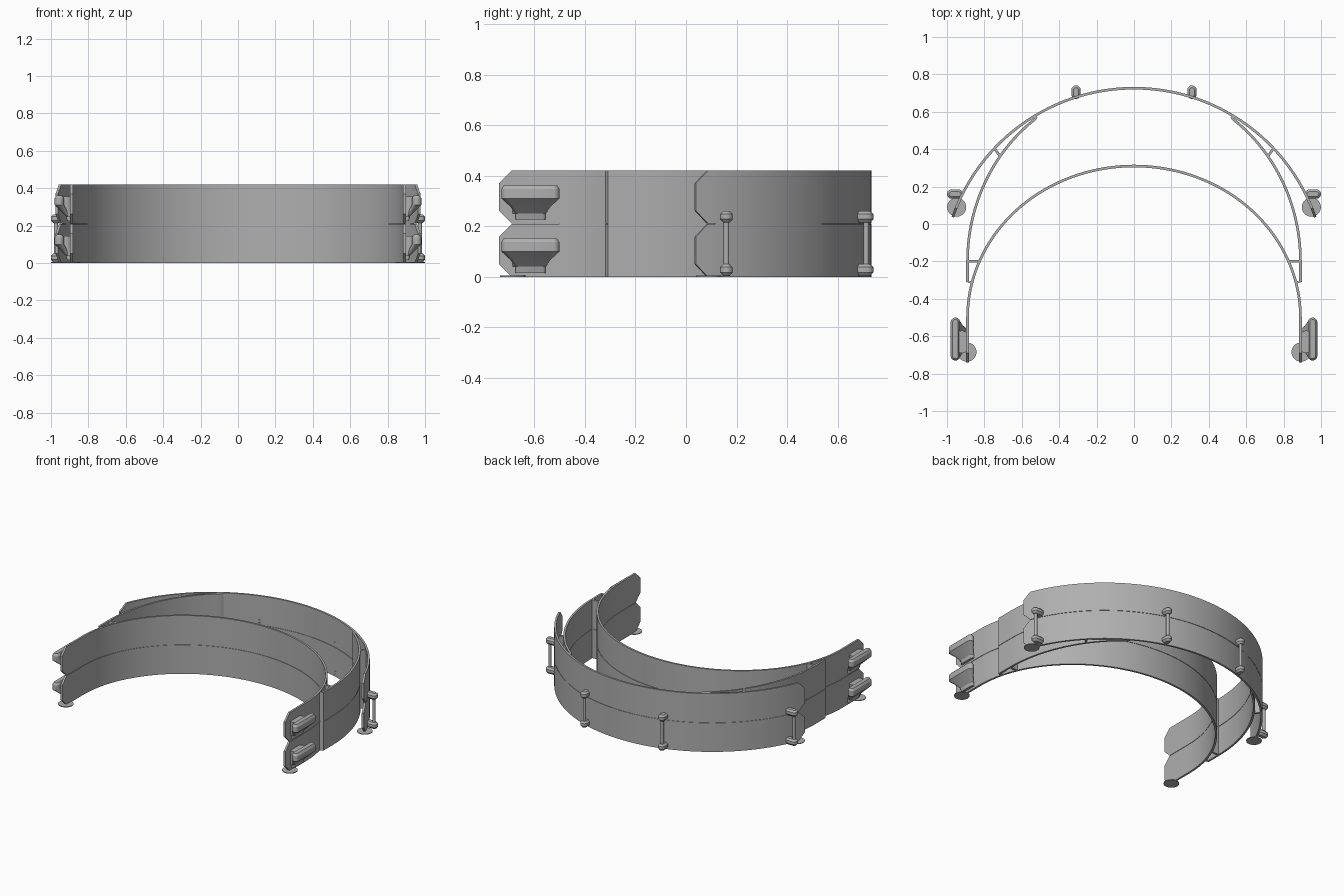
import bpy, bmesh
from math import cos, sin, pi, radians, hypot, asin, sqrt
from mathutils import Vector

cube = bpy.data.objects.get("Cube")
if cube:
    bpy.data.objects.remove(cube, do_unlink=True)

grey = bpy.data.materials.new("plain grey")
grey.use_nodes = True
grey.diffuse_color = (0.43, 0.43, 0.43, 1)
grey.node_tree.nodes["Principled BSDF"].inputs["Base Color"].default_value = (0.43, 0.43, 0.43, 1)

TIER = 0.21      # height of one stacked frame
GAP = 0.003
WALL = 0.014
CHAMFER = 0.05


def finish(bm, name):
    bmesh.ops.recalc_face_normals(bm, faces=bm.faces)
    mesh = bpy.data.meshes.new(name)
    bm.to_mesh(mesh)
    bm.free()
    mesh.materials.append(grey)
    obj = bpy.data.objects.new(name, mesh)
    bpy.context.collection.objects.link(obj)
    bpy.ops.object.select_all(action='DESELECT')
    obj.select_set(True)
    bpy.context.view_layer.objects.active = obj
    bpy.ops.object.shade_smooth_by_angle(angle=radians(30))
    return obj


def skin(bm, rings):
    """Join closed rings of points into a capped solid."""
    loops = [[bm.verts.new(p) for p in ring] for ring in rings]
    n = len(loops[0])
    for a, b in zip(loops, loops[1:]):
        for i in range(n):
            j = (i + 1) % n
            bm.faces.new((a[i], a[j], b[j], b[i]))
    bm.faces.new(loops[0])
    bm.faces.new(loops[-1])


def ribbon(bm, path, z0, z1, wall=WALL, cut=0.0):
    """Upright strip along a plan path, with optional chamfered end corners."""
    pts = [Vector(p) for p in path]
    dist = [0.0]
    for a, b in zip(pts, pts[1:]):
        dist.append(dist[-1] + (b - a).length)
    rings = []
    for i, p in enumerate(pts):
        t = (pts[min(i + 1, len(pts) - 1)] - pts[max(i - 1, 0)]).normalized()
        n = Vector((-t.y, t.x)) * wall / 2
        inset = max(0, cut - min(dist[i], dist[-1] - dist[i]))
        lo, hi = z0 + inset, z1 - inset
        a, b = p + n, p - n
        rings.append([(a.x, a.y, lo), (b.x, b.y, lo), (b.x, b.y, hi), (a.x, a.y, hi)])
    skin(bm, rings)


def tiered(bm, path, cut=0.0):
    """The same strip in both stacked frames, joined by a thin recessed web."""
    for k in range(2):
        ribbon(bm, path, k * TIER + GAP / 2 * k, (k + 1) * TIER - GAP / 2 * (1 - k), cut=cut)
    web = path[2:-2] if cut else path
    ribbon(bm, web, TIER - GAP, TIER + GAP, wall=WALL * 0.5)


def rounded(cx, cy, hx, hy, z, side):
    """Rounded rectangle ring; a circle when both half sizes match."""
    r = min(hx, hy)
    ring = []
    for q, (sx, sy) in enumerate(((1, 1), (-1, 1), (-1, -1), (1, -1))):
        for i in range(6):
            a = (q + (i + 0.5) / 6) * pi / 2
            ring.append((side * (cx + sx * (hx - r) + r * cos(a)),
                         cy + sy * (hy - r) + r * sin(a), z))
    return ring


def solid(bm, side, *levels):
    skin(bm, [rounded(*lv, side) for lv in levels])


def mirrored(path):
    return path + [(-x, y) for x, y in reversed(path) if x > 1e-4]


# inner head band: straight arms running into a half ellipse
half = [(0.89, -0.74), (0.89, -0.69), (0.89, -0.5)]
half += [(0.89 * cos(a), -0.5 + 0.81 * sin(a)) for a in (pi / 2 * i / 36 for i in range(1, 37))]
bm = bmesh.new()
tiered(bm, mirrored(half), CHAMFER)
finish(bm, "head_band")

# outer front band: circular arc
R, CY = 1.026, -0.30
start = asin((0.037 - CY) / R)
angles = [start, start + CHAMFER / R]
angles += [angles[1] + (pi / 2 - angles[1]) * i / 36 for i in range(1, 37)]
bm = bmesh.new()
tiered(bm, mirrored([(R * cos(a), CY + R * sin(a)) for a in angles]), CHAMFER)
finish(bm, "outer_band")

for side, label in ((1, "left"), (-1, "right")):
    # bridge band between head band and outer band
    top = asin(0.76 / 0.946)
    path = [(0.87, -0.312), (0.89, -0.308), (0.89, -0.2)]
    path += [(0.89 * cos(top * i / 28), -0.2 + 0.946 * sin(top * i / 28)) for i in range(1, 29)]
    path.append((0.522, 0.575))
    bm = bmesh.new()
    tiered(bm, [(side * x, y) for x, y in path])
    finish(bm, label + "_bridge_band")

    # short struts bracing the bridge band
    bm = bmesh.new()
    for a, b in (((0.828, -0.2), (0.89, -0.2)), ((0.715, 0.362), (0.745, 0.402))):
        tiered(bm, [(side * a[0], a[1]), (side * b[0], b[1])])
    finish(bm, label + "_struts")

    # strap hooks on the arm ends
    bm = bmesh.new()
    for z in (0, TIER):
        # bar with tapered underside
        solid(bm, side,
              (0.902, -0.615, 0.012, 0.06, z + 0.016),
              (0.906, -0.615, 0.014, 0.06, z + 0.04),
              (0.93, -0.615, 0.018, 0.08, z + 0.068),
              (0.955, -0.615, 0.025, 0.115, z + 0.1),
              (0.955, -0.615, 0.025, 0.115, z + 0.137),
              (0.955, -0.615, 0.015, 0.105, z + 0.152))
        # web from bar to arm
        solid(bm, side,
              (0.9, -0.63, 0.01, 0.055, z + 0.04),
              (0.92, -0.63, 0.035, 0.06, z + 0.1),
              (0.92, -0.63, 0.035, 0.06, z + 0.145))
    finish(bm, label + "_strap_hooks")

    # pegs on the outer band, with a thin post between the frames
    for name, x, y, hx, hy, px, py in (
            ("back", 0.31, 0.705, 0.025, 0.036, 0.31, 0.713),
            ("side", 0.957, 0.16, 0.043, 0.025, 0.973, 0.16)):
        bm = bmesh.new()
        for z in (0.004, TIER + 0.004):
            solid(bm, side,
                  (x, y, hx - 0.012, hy - 0.012, z),
                  (x, y, hx, hy, z + 0.014),
                  (x, y, hx, hy, z + 0.034),
                  (x, y, hx - 0.012, hy - 0.012, z + 0.046))
        solid(bm, side, (px, py, 0.011, 0.011, 0.03), (px, py, 0.011, 0.011, 0.23))
        finish(bm, label + "_" + name + "_peg")

    # thin round feet under the band ends
    bm = bmesh.new()
    for x, y in ((0.893, -0.685), (0.948, 0.09)):
        solid(bm, side, (x, y, 0.051, 0.051, 0), (x, y, 0.051, 0.051, 0.005))
    finish(bm, label + "_feet")
